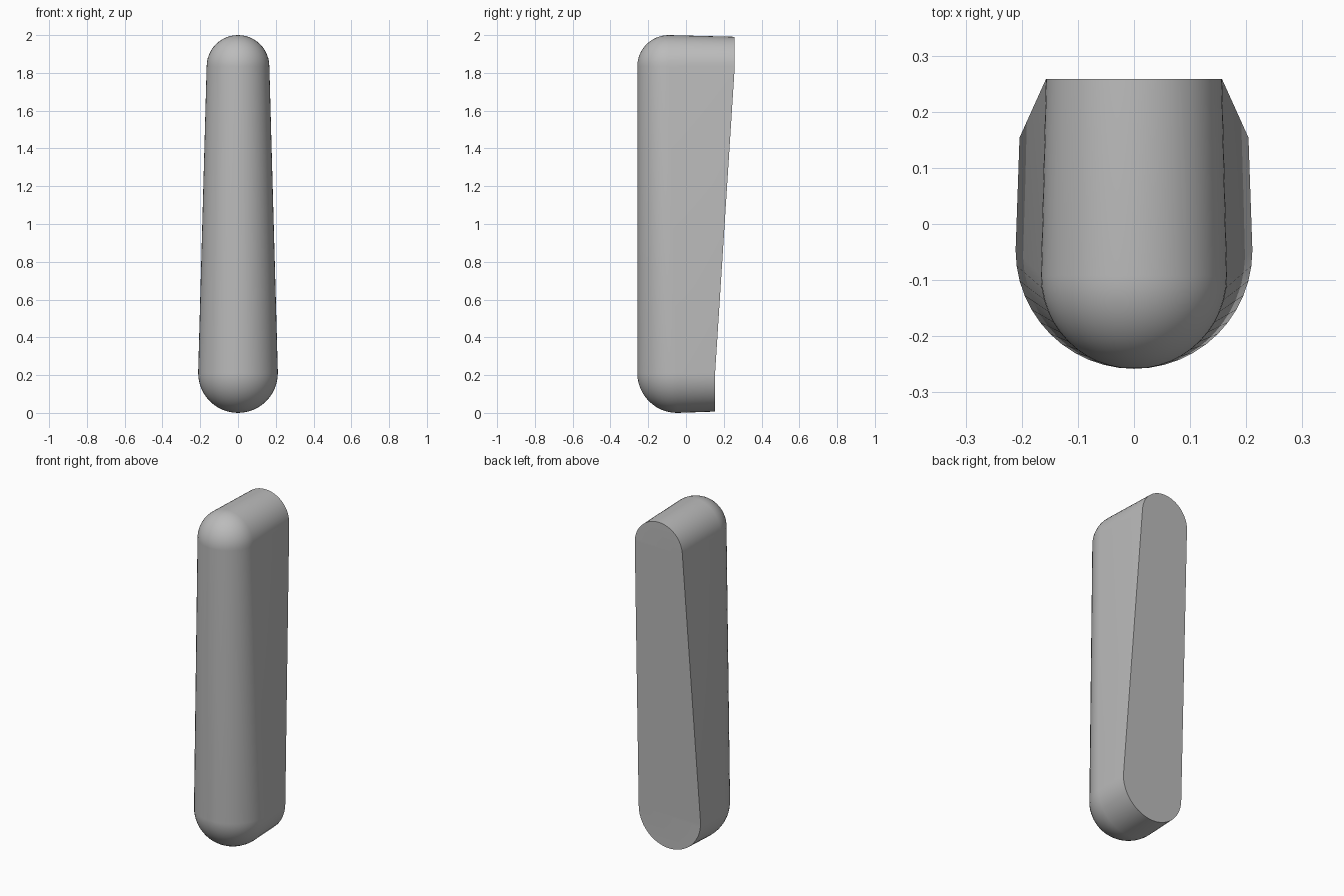
import bpy
import bmesh
import math

cube = bpy.data.objects.get("Cube")
if cube:
    bpy.data.objects.remove(cube)

FRONT = -0.258
SEGMENTS = 24   # steps around each half circle
DOME = 12       # steps from the front ridge to the sides
# Each end: start angle, radius, centre height, back position, back radius
ENDS = [
    (0.0, 0.166, 1.834, 0.258, 0.157),
    (math.pi, 0.211, 0.211, 0.154, 0.204),
]


def half_circle(start, radius, height, y):
    """Points of one rounded end, in the plane at depth y."""
    points = []
    for i in range(SEGMENTS + 1):
        a = start + math.pi * i / SEGMENTS
        points.append((radius * math.cos(a), y, height + radius * math.sin(a)))
    return points


def add_ring(bm, points):
    return [bm.verts.new(p) for p in points]


bm = bmesh.new()
rings = []

# Domed front: both ends swell from the ridge to their full radius
for step in range(DOME + 1):
    t = math.pi / 2 * step / DOME
    points = []
    for start, radius, height, back, back_radius in ENDS:
        y = FRONT + radius * (1 - math.cos(t))
        points += half_circle(start, radius * math.sin(t), height, y)
    rings.append(add_ring(bm, points))

# Drafted sides running to the slanted back
points = []
for start, radius, height, back, back_radius in ENDS:
    points += half_circle(start, back_radius, height, back)
rings.append(add_ring(bm, points))

# Skin between neighbouring rings
for inner, outer in zip(rings, rings[1:]):
    count = len(inner)
    for i in range(count):
        j = (i + 1) % count
        bm.faces.new((inner[i], inner[j], outer[j], outer[i]))

# Back: upright rounded ends joined by a sloping panel
half = SEGMENTS + 1
top, bottom = rings[-1][:half], rings[-1][half:]
bm.faces.new(top)
bm.faces.new(bottom)
bm.faces.new((top[0], top[-1], bottom[0], bottom[-1]))

bmesh.ops.remove_doubles(bm, verts=bm.verts, dist=0.0001)
bmesh.ops.recalc_face_normals(bm, faces=bm.faces)

mesh = bpy.data.meshes.new("tapered_handle")
bm.to_mesh(mesh)
bm.free()
handle = bpy.data.objects.new("tapered_handle", mesh)
bpy.context.collection.objects.link(handle)

# Plain grey finish
grey = bpy.data.materials.new("plain_grey")
grey.use_nodes = True
colour = (0.5, 0.5, 0.5, 1)
grey.diffuse_color = colour
grey.node_tree.nodes["Principled BSDF"].inputs["Base Color"].default_value = colour
mesh.materials.append(grey)

# Smooth body with a crisp back edge
bpy.ops.object.select_all(action="DESELECT")
handle.select_set(True)
bpy.context.view_layer.objects.active = handle
bpy.ops.object.shade_smooth_by_angle(angle=math.radians(35))
